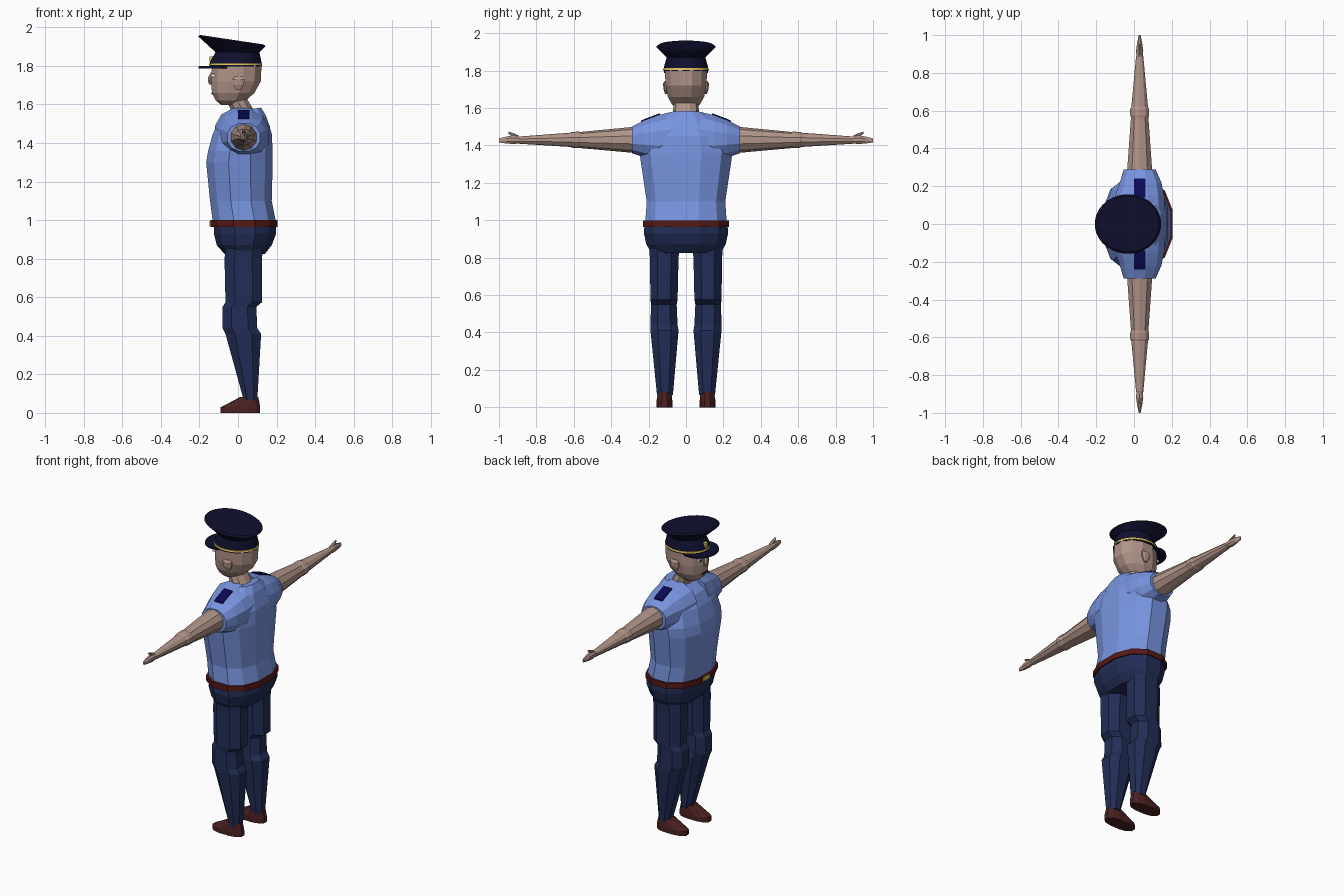
import bpy, bmesh, math


def material(name, rgb):
    m = bpy.data.materials.new(name)
    m.diffuse_color = (*rgb, 1)
    return m


SKIN = material("skin", (.44, .30, .25))
SHIRT = material("shirt blue", (.19, .30, .75))
TROUSER = material("trouser navy", (.016, .027, .095))
BELT = material("belt brown", (.09, .010, .008))
SHOE = material("shoe brown", (.07, .015, .015))
CAP = material("cap navy", (.005, .005, .028))
PATCH = material("shoulder patch blue", (.003, .003, .09))
GOLD = material("gold", (.80, .58, .10))
WHITE = material("eye white", (.8, .8, .8))
DARK = material("dark brown", (.015, .008, .006))


def spow(c, p):
    return math.copysign(abs(c) ** p, c)


def loft(name, rings, mat, n=12, p=1.0, axis="z", mirror=False, smooth=False):
    """Skin rings (t, u0, u1, v0, v1[, tilt]); u is x, v is y (axis z) or z (axis y)."""
    angles = [(k + .5) * math.tau / n for k in range(n)]
    unit = [(spow(math.cos(a), p), spow(math.sin(a), p)) for a in angles]
    top = max(c for c, s in unit)
    bm = bmesh.new()
    loops = []
    for t, u0, u1, v0, v1, *tilt in rings:
        loop = []
        for c, s in unit:
            du = (u1 - u0) / 2 * c / top
            u = (u0 + u1) / 2 + du
            v = (v0 + v1) / 2 + (v1 - v0) / 2 * s / top
            w = t + (tilt[0] if tilt else 0) * du
            loop.append(bm.verts.new((u, v, w) if axis == "z" else (u, w, v)))
        loops.append(loop)
    for a, b in zip(loops, loops[1:]):
        for i in range(n):
            j = (i + 1) % n
            bm.faces.new((a[i], a[j], b[j], b[i]))
    bm.faces.new(loops[0])
    bm.faces.new(loops[-1])
    bmesh.ops.recalc_face_normals(bm, faces=bm.faces)
    me = bpy.data.meshes.new(name)
    bm.to_mesh(me)
    bm.free()
    me.materials.append(mat)
    ob = bpy.data.objects.new(name, me)
    bpy.context.collection.objects.link(ob)
    if mirror:
        mod = ob.modifiers.new("mirror", "MIRROR")
        mod.use_axis = (False, True, False)
    if smooth:
        bpy.ops.object.select_all(action="DESELECT")
        ob.select_set(True)
        bpy.context.view_layer.objects.active = ob
        bpy.ops.object.shade_smooth_by_angle(angle=math.radians(30))
    return ob


def sym(rings):
    """Rings (z, x0, x1, half_y[, tilt]) centred on y = 0."""
    return [(z, a, b, -h, h, *r) for z, a, b, h, *r in rings]


def round_y(rings):
    """Rings (y, half_x, z0, z1) around the arm line x = 0.03."""
    return [(y, .03 - h, .03 + h, a, b) for y, h, a, b in rings]


def box(name, x0, x1, y0, y1, z0, z1, mat, mirror=False):
    return loft(name, [(z0, x0, x1, y0, y1), (z1, x0, x1, y0, y1)], mat, 4, mirror=mirror)


# Shoes and trousers
loft("shoe", [(0, -.09, .115, .072, .158), (.03, -.09, .115, .072, .158),
              (.05, -.05, .112, .075, .155), (.082, .01, .105, .078, .150)],
     SHOE, 12, .8, mirror=True)
loft("trouser_leg", [(.065, .03, .10, .07, .155), (.41, -.065, .12, .04, .19),
                     (.44, -.08, .10, .045, .19), (.55, -.08, .095, .05, .187),
                     (.575, -.065, .125, .045, .19), (.80, -.07, .125, .04, .193),
                     (.90, -.06, .13, .03, .20)], TROUSER, 8, .85, mirror=True)
loft("hips", sym([(.825, -.07, .14, .185), (.87, -.11, .175, .212),
                  (.93, -.125, .198, .225), (.98, -.125, .195, .222)]), TROUSER, 12, .85)

# Belt and buckle
loft("belt", sym([(.965, -.143, .204, .23), (1.0, -.143, .204, .23)]), BELT, 12, .85)
box("belt_buckle", -.149, -.13, -.03, .03, .97, .995, GOLD)

# Shirt body, sleeves and shoulder patches
loft("shirt_body", sym([(.985, -.13, .198, .218), (1.10, -.145, .175, .21),
                        (1.30, -.165, .18, .24), (1.36, -.155, .18, .248),
                        (1.45, -.13, .175, .225), (1.53, -.095, .145, .16, .1),
                        (1.572, -.04, .12, .09, .15)]), SHIRT, 12, .85)
loft("sleeve", [(.06, -.12, .165, 1.31, 1.583), (.15, -.10, .16, 1.31, 1.562),
                (.22, -.075, .145, 1.335, 1.535), (.288, -.055, .115, 1.358, 1.502)],
     SHIRT, 12, .9, "y", mirror=True)
loft("shoulder_patch", [(.14, 0, .06, 1.55, 1.572), (.22, 0, .06, 1.52, 1.542),
                        (.24, 0, .06, 1.51, 1.532)], PATCH, 4, axis="y", mirror=True)

# Bare arms with elbow, hand and thumb
loft("arm", round_y([(.26, .068, 1.362, 1.498), (.565, .046, 1.388, 1.47),
                     (.575, .050, 1.388, 1.472), (.61, .050, 1.390, 1.470),
                     (.62, .044, 1.394, 1.466), (.89, .019, 1.41, 1.447)]),
     SKIN, 10, axis="y", mirror=True)
loft("hand", round_y([(.88, .017, 1.412, 1.446), (.92, .019, 1.408, 1.454),
                      (.96, .013, 1.41, 1.448), (1.0, .005, 1.416, 1.438)]),
     SKIN, 8, axis="y", mirror=True)
loft("thumb", round_y([(.895, .009, 1.43, 1.452), (.92, .009, 1.442, 1.463),
                       (.95, .005, 1.464, 1.474)]), SKIN, 6, axis="y", mirror=True)

# Neck and head
loft("neck", sym([(1.54, -.02, .10, .068), (1.65, -.075, .035, .062)]), SKIN, 10)
loft("head", sym([(1.597, -.085, -.01, .045), (1.62, -.115, .04, .075),
                  (1.66, -.135, .085, .097), (1.72, -.14, .118, .110),
                  (1.80, -.135, .122, .112), (1.85, -.11, .10, .095)]), SKIN, 12, .95)
loft("ear", [(1.675, -.01, .015, .10, .112), (1.70, -.025, .03, .10, .12),
             (1.73, -.03, .035, .10, .123), (1.745, -.015, .025, .10, .115)],
     SKIN, 8, mirror=True)
loft("nose", sym([(1.705, -.15, -.12, .016), (1.725, -.157, -.12, .021),
                  (1.745, -.154, -.12, .017), (1.765, -.142, -.12, .009)]), SKIN, 8)
box("eye", -.139, -.12, .03, .06, 1.742, 1.758, WHITE, True)
box("pupil", -.141, -.12, .039, .051, 1.743, 1.757, DARK, True)
box("mouth", -.138, -.12, -.03, .03, 1.652, 1.661, DARK)

# Peaked cap
loft("cap_band", sym([(1.797, -.148, .124, .12), (1.82, -.145, .122, .118),
                      (1.875, -.115, .11, .102)]), CAP, 32, smooth=True)
loft("cap_crown", sym([(1.87, -.115, .11, .102), (1.928, -.207, .143, .157, -.15),
                       (1.936, -.195, .133, .147, -.15)]), CAP, 32, smooth=True)
loft("cap_trim", sym([(1.804, -.150, .126, .122), (1.814, -.149, .125, .121)]),
     GOLD, 32, smooth=True)
loft("cap_visor", sym([(1.788, -.206, .0, .118), (1.799, -.203, .0, .118)]),
     CAP, 32, smooth=True)
box("cap_badge", -.149, -.12, -.012, .012, 1.82, 1.85, GOLD)
